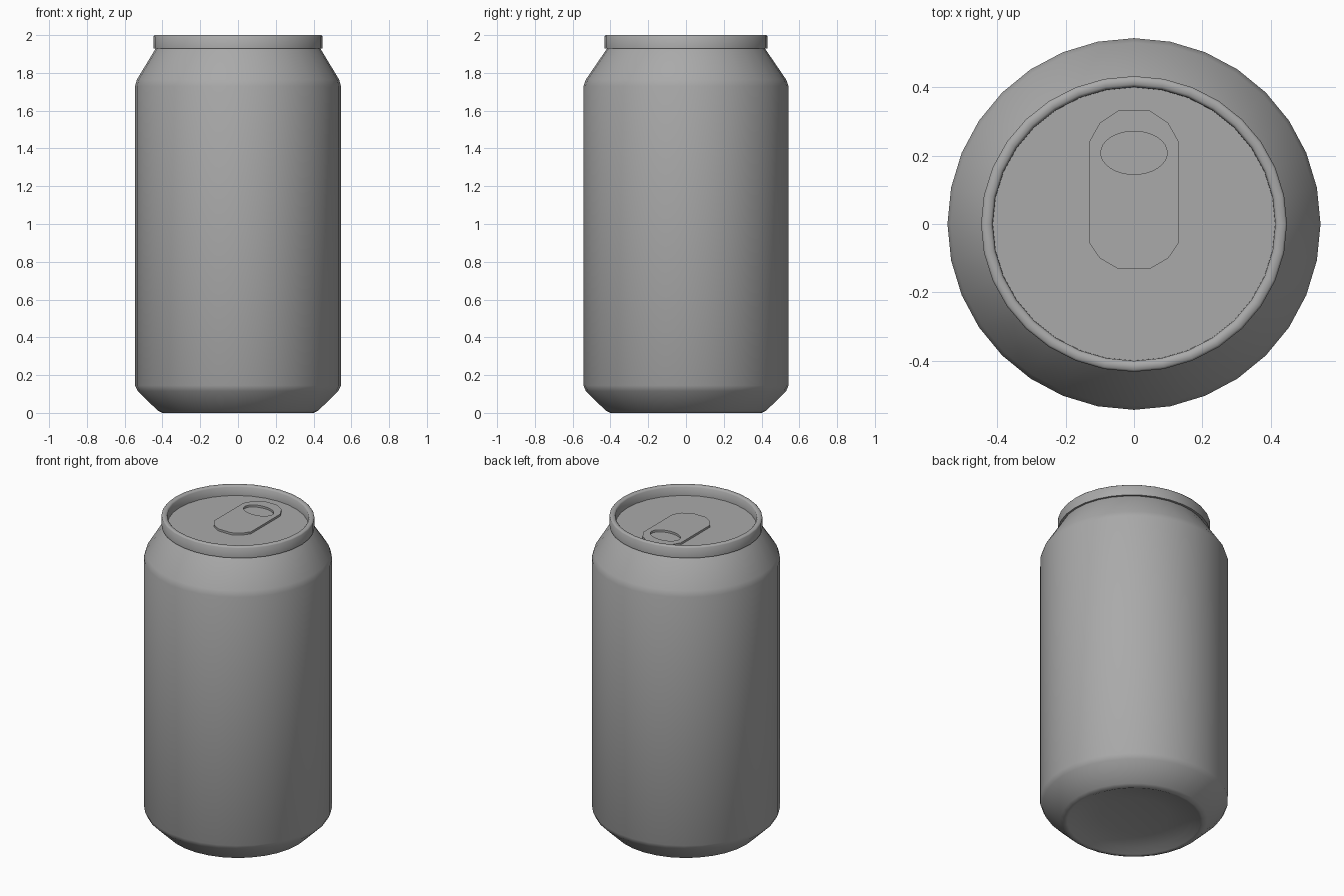
import bpy, bmesh
from math import sin, cos, pi, radians

SEGMENTS = 32

cube = bpy.data.objects.get("Cube")
if cube:
    bpy.data.objects.remove(cube, do_unlink=True)

metal = bpy.data.materials.new("brushed_grey")
metal.use_nodes = True
GREY = (0.4, 0.4, 0.4, 1)
metal.diffuse_color = GREY
metal.node_tree.nodes["Principled BSDF"].inputs["Base Color"].default_value = GREY


def finish(name, bm, angle=35):
    bmesh.ops.recalc_face_normals(bm, faces=bm.faces)
    mesh = bpy.data.meshes.new(name)
    bm.to_mesh(mesh)
    bm.free()
    mesh.materials.append(metal)
    obj = bpy.data.objects.new(name, mesh)
    bpy.context.collection.objects.link(obj)
    bpy.ops.object.select_all(action='DESELECT')
    obj.select_set(True)
    bpy.context.view_layer.objects.active = obj
    bpy.ops.object.shade_smooth_by_angle(angle=radians(angle))
    return obj


def lathe(name, profile, closed=False, angle=35):
    """Spin (radius x, radius y, z) points around z."""
    bm = bmesh.new()
    rings = []
    for rx, ry, z in profile:
        if rx == 0:
            rings.append([bm.verts.new((0, 0, z))] * SEGMENTS)
            continue
        turns = [2 * pi * i / SEGMENTS for i in range(SEGMENTS)]
        rings.append([bm.verts.new((rx * cos(t), ry * sin(t), z)) for t in turns])
    pairs = list(zip(rings, rings[1:]))
    if closed:
        pairs.append((rings[-1], rings[0]))
    for a, b in pairs:
        for i in range(SEGMENTS):
            j = (i + 1) % SEGMENTS
            corners = dict.fromkeys((a[i], a[j], b[j], b[i]))
            bm.faces.new(list(corners))
    return finish(name, bm, angle)


# Can wall with tapered neck, chamfered foot and shallow domed base
lathe("can_body", [
    (0, 0, 0.05), (0.2, 0.2, 0.043), (0.34, 0.34, 0.025), (0.385, 0.385, 0.004),
    (0.4, 0.4, 0), (0.425, 0.425, 0.012), (0.53, 0.53, 0.115), (0.545, 0.543, 0.145),
    (0.545, 0.543, 1.73), (0.535, 0.53, 1.765), (0.434, 0.416, 1.932),
    (0.42, 0.405, 1.945)], angle=50)

# Rolled rim
lathe("top_rim", [
    (0.425, 0.41, 1.93), (0.447, 0.432, 1.93), (0.447, 0.432, 1.993),
    (0.441, 0.426, 2), (0.42, 0.408, 2), (0.413, 0.4, 1.992),
    (0.412, 0.399, 1.935)], closed=True, angle=50)

# Recessed lid
lathe("lid", [(0.42, 0.405, 1.938), (0, 0, 1.938)])

# Pull tab outline, mirrored left to right
half = [(0.045, 0.332), (0.1, 0.295), (0.131, 0.24), (0.131, -0.055),
        (0.1, -0.1), (0.045, -0.132)]
outline = half + [(-x, y) for x, y in reversed(half)]
bm = bmesh.new()
face = bm.faces.new([bm.verts.new((x, y, 1.93)) for x, y in outline])
extruded = bmesh.ops.extrude_face_region(bm, geom=[face])["geom"]
top = [v for v in extruded if isinstance(v, bmesh.types.BMVert)]
bmesh.ops.translate(bm, verts=top, vec=(0, 0, 0.021))
pull_tab = finish("pull_tab", bm)

# Oval finger hole cut through the tab
bpy.ops.mesh.primitive_cylinder_add(vertices=SEGMENTS, radius=1, depth=0.1,
                                    location=(0, 0.208, 1.94))
cutter = bpy.context.object
cutter.name = "finger_hole_cutter"
cutter.scale = (0.097, 0.063, 1)
cutter.hide_render = True
cutter.hide_viewport = True
hole = pull_tab.modifiers.new("finger_hole", 'BOOLEAN')
hole.operation = 'DIFFERENCE'
hole.solver = 'EXACT'
hole.object = cutter
